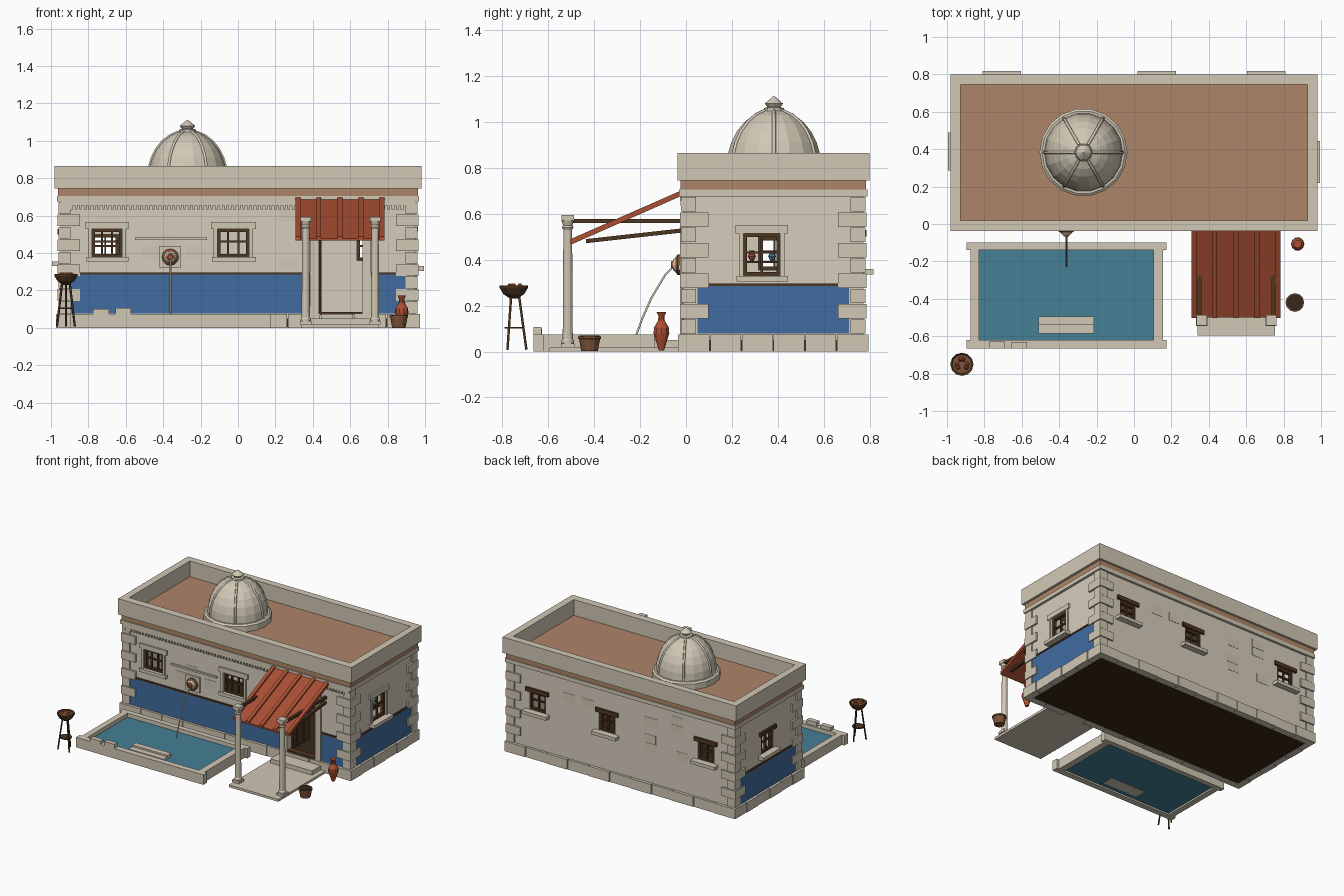
import bpy, bmesh, math, random
from mathutils import Vector

if "Cube" in bpy.data.objects:
    bpy.data.objects.remove(bpy.data.objects["Cube"])

random.seed(4)


def mat(name, r, g, b):
    m = bpy.data.materials.new(name)
    m.diffuse_color = [(c / 255) ** 2.2 for c in (r, g, b)] + [1]
    m.use_nodes = True
    m.node_tree.nodes["Principled BSDF"].inputs["Base Color"].default_value = m.diffuse_color
    return m


STONE = mat("limestone", 208, 199, 180)
PALE = mat("pale_wall_stone", 213, 203, 187)
ROOF = mat("clay_plaster", 172, 132, 104)
TILE = mat("terracotta", 168, 80, 54)
WOOD = mat("dark_wood", 80, 57, 38)
BLUE = mat("blue_paint", 67, 108, 158)
WATER = mat("pool_water", 70, 127, 148)
BARK = mat("brown_wood", 124, 84, 58)
DARK = mat("floor_wood", 58, 42, 30)

L, R, F, B = -0.95, 0.95, -0.012, 0.772      # outer wall planes


def finish(name, bm, m):
    bmesh.ops.recalc_face_normals(bm, faces=bm.faces)
    me = bpy.data.meshes.new(name)
    bm.to_mesh(me)
    bm.free()
    me.materials.append(m)
    ob = bpy.data.objects.new(name, me)
    bpy.context.collection.objects.link(ob)
    return ob


def hexa(bm, pts):
    v = [bm.verts.new(p) for p in pts]
    for f in ((0, 1, 2, 3), (4, 5, 6, 7), (0, 1, 5, 4), (1, 2, 6, 5), (2, 3, 7, 6), (3, 0, 4, 7)):
        bm.faces.new([v[i] for i in f])


def boxes(name, m, *items):
    bm = bmesh.new()
    for x0, x1, y0, y1, z0, z1 in items:
        hexa(bm, [(x, y, z) for z in (z0, z1) for x, y in ((x0, y0), (x1, y0), (x1, y1), (x0, y1))])
    return finish(name, bm, m)


def sloped(name, m, spans, a, b, t):
    """Bars running from (y, z) point a to point b, thickness t below."""
    bm = bmesh.new()
    for x0, x1 in spans:
        hexa(bm, [(x, p[0], p[1] + d) for d in (-t, 0) for x, p in ((x0, a), (x1, a), (x1, b), (x0, b))])
    return finish(name, bm, m)


def lathe(name, m, centre, profile, n):
    """Turned solid from (radius, z) points, bottom to top."""
    bm = bmesh.new()
    rings = [[bm.verts.new((centre[0] + r * math.cos(2 * math.pi * i / n),
                            centre[1] + r * math.sin(2 * math.pi * i / n), z)) for i in range(n)]
             for r, z in profile]
    for a, b in zip(rings, rings[1:]):
        for i in range(n):
            bm.faces.new((a[i], a[(i + 1) % n], b[(i + 1) % n], b[i]))
    bm.faces.new(rings[0])
    bm.faces.new(rings[-1])
    return finish(name, bm, m)


def rod(name, m, pts, r):
    cu = bpy.data.curves.new(name, 'CURVE')
    cu.dimensions, cu.bevel_depth, cu.bevel_resolution, cu.use_fill_caps = '3D', r, 1, True
    s = cu.splines.new('POLY')
    s.points.add(len(pts) - 1)
    for p, q in zip(s.points, pts):
        p.co = (*q, 1)
    cu.materials.append(m)
    ob = bpy.data.objects.new(name, cu)
    bpy.context.collection.objects.link(ob)
    return ob


def on(side, u0, u1, d0, d1, z0, z1):
    """Box on a wall: u along the wall, d outward from it."""
    if side == 'front':
        return (u0, u1, F - d1, F - d0, z0, z1)
    if side == 'back':
        return (u0, u1, B + d0, B + d1, z0, z1)
    if side == 'right':
        return (R + d0, R + d1, u0, u1, z0, z1)
    return (L - d1, L - d0, u0, u1, z0, z1)


SPAN = {'front': (L, R), 'back': (L, R), 'left': (F + .04, B - .04), 'right': (F + .04, B - .04)}
WINDOWS = {'front': [(-.78, -.62, .38, .53), (-.11, .06, .38, .53)],
           'back': [(-.78, -.64, .36, .50), (.05, .19, .36, .50), (.635, .775, .36, .50)],
           'left': [(.315, .455, .355, .50)], 'right': [(.25, .41, .33, .515)]}
DOOR = (.43, .665, .07, .56)

# walls pierced by windows and the doorway
for side, (u0, u1) in SPAN.items():
    holes = sorted(WINDOWS[side] + ([DOOR] if side == 'front' else []))
    parts, u = [], u0
    for a, b, z0, z1 in holes:
        parts += [on(side, u, a, -.04, 0, .05, .705), on(side, a, b, -.04, 0, .05, z0),
                  on(side, a, b, -.04, 0, z1, .705)]
        u = b
    parts.append(on(side, u, u1, -.04, 0, .05, .705))
    boxes(side + "_wall", PALE, *parts)

    # thin facing stones in a second tone
    facing = []
    for row in range(5):
        z = .31 + row * .065
        for i in range(int((u1 - u0) / .13)):
            a = u0 + .13 * i + random.uniform(0, .05)
            clear = all(a + .1 < h[0] - .04 or a > h[1] + .04 for h in holes)
            if clear and random.random() < .22 and u0 + .1 < a < u1 - .2:
                facing.append(on(side, a, a + .1, 0, .002, z, z + .063))
    if facing:
        boxes(side + "_facing_stones", STONE, *facing)

    # window frames, bars, lintels and sills
    for a, b, z0, z1 in WINDOWS[side]:
        t, d = .016, (-.03, -.005)
        bars = [on(side, a, a + t, *d, z0, z1), on(side, b - t, b, *d, z0, z1),
                on(side, a, b, *d, z0, z0 + t), on(side, a, b, *d, z1 - t, z1)]
        n = 3 if side == 'front' else 2
        for k in range(1, n):
            c = a + (b - a) * k / n
            bars.append(on(side, c - .005, c + .005, -.025, -.01, z0, z1))
        c = z0 + (z1 - z0) * .55
        bars.append(on(side, a, b, -.025, -.01, c - .005, c + .005))
        boxes(side + "_window_frame", WOOD, *bars)
        out = .02 if side == 'front' else .045
        boxes(side + "_sill", STONE, on(side, a - .03, b + .035, 0, out, z0 - .025, z0))
        if side in ('front', 'right'):
            boxes(side + "_window_surround", STONE,
                  on(side, a - .035, b + .035, 0, .012, z1, z1 + .036),
                  on(side, a - .02, a, 0, .01, z0, z1), on(side, b, b + .02, 0, .01, z0, z1))
        else:
            boxes(side + "_lintel", WOOD, on(side, a - .025, b + .025, -.01, .015, z1, z1 + .03))

    # plinth blocks
    n = 11 if side in ('front', 'back') else 6
    p0, p1 = (u0 - .02, u1 + .02) if n == 11 else (F - .022, B + .022)
    w = (p1 - p0) / n
    boxes(side + "_plinth", STONE, *[on(side, p0 + i * w + .002, p0 + (i + 1) * w - .002, -.03,
                                        .022 - .004 * (i % 2), 0, .075) for i in range(n)])

    # cornice moulding
    boxes(side + "_cornice", STONE, on(side, u0 - .018 - (.04 if n == 6 else 0),
                                       u1 + .018 + (.04 if n == 6 else 0), -.01, .018, .675, .705))

# painted dado with a dark capping strip
for side, spans in {'front': [(-.9, .385), (.71, .9)], 'left': [(.05, .71)], 'right': [(.05, .71)]}.items():
    boxes(side + "_blue_dado", BLUE, *[on(side, a, b, 0, .006, .078, .285) for a, b in spans])
    boxes(side + "_dado_strip", WOOD, *[on(side, a, b, 0, .011, .285, .296) for a, b in spans])

# corner quoins
quoins = []
for i in range(9):
    z, long = .076 + i * .0665, i % 2 == 0
    a, b = (.055, .055) if long else (.105, .11)
    o = .010 if long else .014
    for sx in (-1, 1):
        x0, x1 = sorted((sx * (R + o), sx * (R - a)))
        quoins += [(x0, x1, F - o, F + b, z + .002, z + .0645), (x0, x1, B - b, B + o, z + .002, z + .0645)]
boxes("corner_quoins", STONE, *quoins)

# dentil course on the front
boxes("dentils", STONE, on('front', L, R, 0, .014, .655, .675),
      *[on('front', -.945 + i * .0242, -.931 + i * .0242, 0, .012, .634, .655) for i in range(79)])

# floor, roof slab and parapet
boxes("floor", DARK, (-.945, .945, F + .005, B - .005, .001, .068))
boxes("roof_slab", ROOF, (-.962, .962, -.024, .784, .705, .746))
boxes("parapet", STONE, (-.98, .98, -.038, .02, .745, .865), (-.98, .98, .747, .8, .745, .865),
      (-.98, -.927, .02, .747, .745, .865), (.927, .98, .02, .747, .745, .865))

# dome with ring, ribs and finial
C = (-.27, .383)
lathe("dome_ring", STONE, C, [(.235, .74), (.235, .79), (.222, .80)], 18)
arc = [(.21 * math.cos(t), .80 + .255 * math.sin(t)) for t in [i * math.pi / 14 for i in range(7)]]
lathe("dome", STONE, C, arc + [(.01, 1.055)], 18)
for k in range(6):
    ca, sa = math.cos(k * math.pi / 3), math.sin(k * math.pi / 3)
    rod("dome_rib", STONE, [(C[0] + r * ca, C[1] + r * sa, z) for r, z in arc], .008)
lathe("dome_finial", STONE, C, [(.05, 1.04), (.045, 1.06), (.03, 1.065), (.042, 1.08), (.003, 1.112)], 10)

# doorway surround, threshold and open door
boxes("door_surround", STONE, on('front', .385, .43, -.01, .015, .07, .6),
      on('front', .665, .71, -.01, .015, .07, .6), on('front', .43, .665, -.01, .015, .56, .6))
boxes("door_threshold", WOOD, on('front', .43, .665, -.04, .012, .068, .086))
boxes("door_leaf", WOOD, *[(.432, .444 + .003 * (i % 2), .03 + i * .04, .069 + i * .04, .086, .55) for i in range(5)])

# porch paving and step
boxes("porch_slab", STONE, (.34, .755, -.595, -.034, 0, .018))
boxes("porch_step", STONE, (.37, .72, -.14, -.034, .018, .05))

# porch columns
for x in (.362, .733):
    boxes("column_base", STONE, (x - .03, x + .03, -.545, -.485, .018, .036))
    lathe("column", STONE, (x, -.515), [(.027, .036), (.027, .048), (.022, .055), (.019, .53), (.025, .54),
                                        (.021, .55), (.028, .572)], 12)
    boxes("column_capital", STONE, (x - .028, x + .028, -.543, -.487, .57, .594))

# awning with battens and beams
sloped("awning_sheet", TILE, [(.308, .782)], (-.5, .478), (-.015, .692), .012)
sloped("awning_battens", TILE, [(x - .013, x + .013) for x in (.321, .432, .545, .658, .769)],
       (-.502, .49), (-.015, .704), .02)
sloped("awning_beams", WOOD, [(.34, .362), (.735, .757)], (-.49, .577), (-.01, .577), .018)
sloped("awning_braces", WOOD, [(.345, .365), (.73, .75)], (-.435, .49), (-.01, .537), .018)

# pool
boxes("pool_rim", STONE, (-.875, -.83, -.62, -.14, 0, .075), (.105, .155, -.62, -.14, 0, .075),
      (-.895, .175, -.665, -.62, 0, .075), (-.895, .175, -.14, -.1, 0, .075))
boxes("pool_water", WATER, (-.835, .11, -.63, -.13, .012, .045))
boxes("pool_steps", STONE, (-.51, -.215, -.54, -.495, .01, .072), (-.51, -.215, -.585, -.54, .01, .06))
boxes("pool_blocks", STONE, (-.775, -.69, -.665, -.628, .075, .1), (-.655, -.572, -.665, -.63, .075, .107))

# wall spout with its stream, and a ledge above
boxes("spout_plate", STONE, on('front', -.42, -.305, 0, .015, .322, .437))
for nm, m, r, d in (("spout_ring", BARK, .045, .024), ("spout_face", STONE, .034, .034), ("spout_mouth", TILE, .02, .044)):
    ob = lathe(nm, m, (0, 0), [(r, 0), (r, d * .6), (r * .7, d)], 12)
    ob.rotation_euler = (math.pi / 2, 0, 0)
    ob.location = (-.362, F - .01, .378)
rod("spout_stream", STONE, [(-.36, -.05, .375), (-.36, -.09, .335), (-.36, -.15, .235),
                            (-.36, -.19, .145), (-.36, -.225, .05)], .005)
boxes("wall_ledge", STONE, on('front', -.55, -.165, 0, .012, .47, .483))

# brazier
P = Vector((-.92, -.75, 0))
lathe("brazier_bowl", WOOD, P, [(.015, .23), (.045, .25), (.062, .278), (.062, .288), (.052, .28)], 12)
lathe("brazier_embers", BARK, P, [(.05, .275), (.05, .284), (.02, .288)], 10)
for k in range(3):
    a = math.pi / 2 + k * 2 * math.pi / 3
    d = Vector((math.cos(a), math.sin(a), 0))
    rod("brazier_leg", WOOD, [P + d * .022 + Vector((0, 0, .25)), P + d * .055 + Vector((0, 0, .008))], .006)
lathe("brazier_ring", WOOD, P, [(.042, .1), (.042, .108)], 10)
for k in range(6):
    x, y = P.x + .028 * math.cos(k * 1.9), P.y + .028 * math.sin(k * 1.9)
    lathe("ember", TILE, (x, y), [(.006, .28), (.013, .288), (.005, .297)], 6)

# storage jar, tub and small window vases
lathe("storage_jar", TILE, (.875, -.107), [(.012, .005), (.02, .03), (.036, .08), (.034, .105), (.015, .135),
                                           (.014, .155), (.022, .172)], 10)
lathe("tub", BARK, (.86, -.42), [(.036, .002), (.046, .055), (.05, .056), (.05, .066)], 12)
lathe("tub_soil", DARK, (.86, -.42), [(.044, .06), (.044, .069)], 12)
boxes("window_shelf", WOOD, (.87, .91, .25, .41, .385, .395))
for y, m in ((.287, TILE), (.375, WATER)):
    lathe("window_vase", m, (.89, y), [(.008, .395), (.017, .415), (.009, .432), (.012, .44)], 8)
